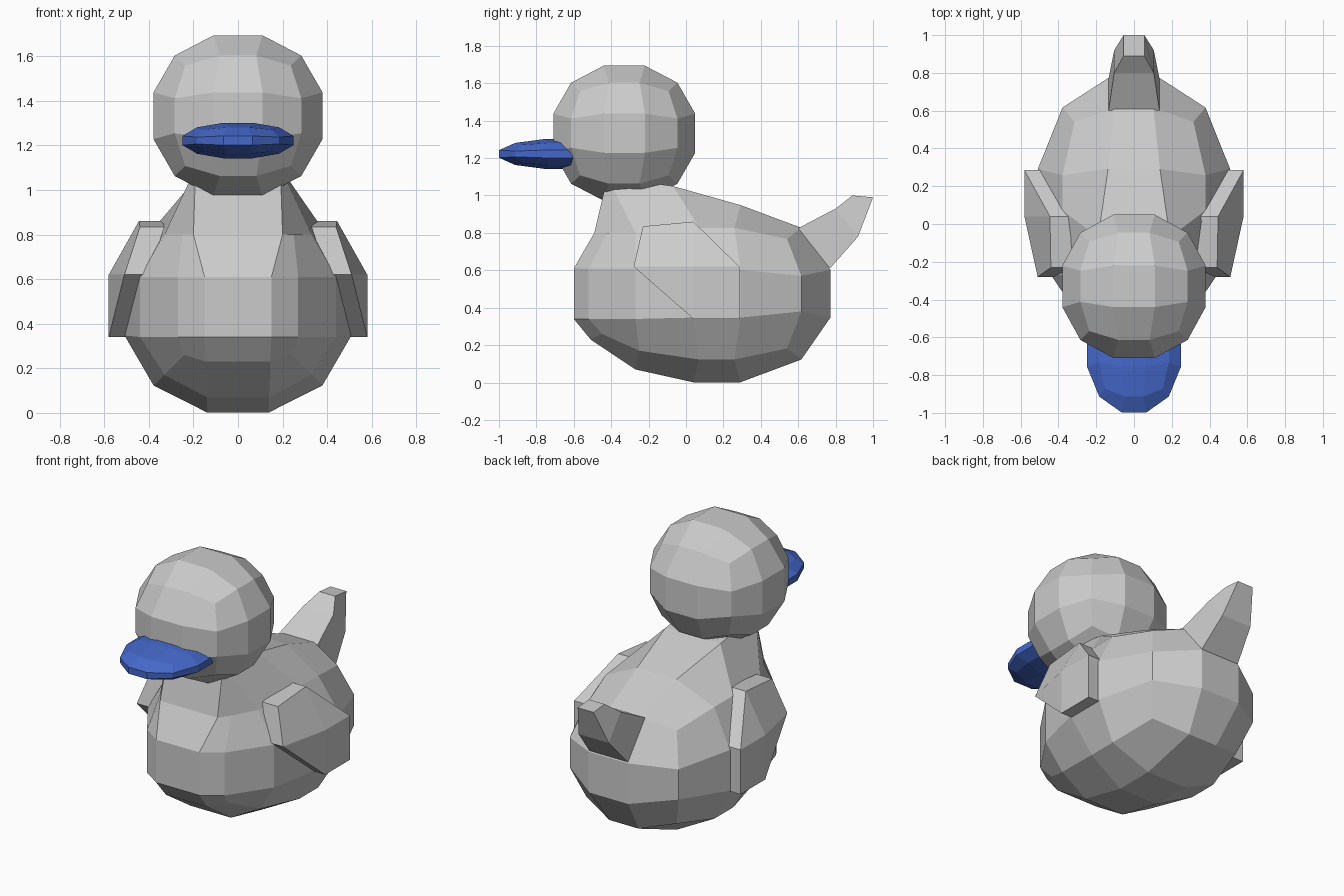
import bpy, bmesh
from mathutils import Vector

if "Cube" in bpy.data.objects:
    bpy.data.objects.remove(bpy.data.objects["Cube"])


def make(name, bm, color=None):
    bmesh.ops.recalc_face_normals(bm, faces=bm.faces)
    mesh = bpy.data.meshes.new(name)
    bm.to_mesh(mesh)
    bm.free()
    obj = bpy.data.objects.new(name, mesh)
    bpy.context.collection.objects.link(obj)
    if color:
        mat = bpy.data.materials.new(name + "_blue")
        mat.diffuse_color = color
        mat.use_nodes = True
        mat.node_tree.nodes["Principled BSDF"].inputs["Base Color"].default_value = mat.diffuse_color
        mesh.materials.append(mat)
    return obj


def box_grid(name, ny, place, color=None):
    """Surface grid of a 3 x ny x 3 box; place(i, j, k) gives each vertex."""
    bm = bmesh.new()
    n = (3, ny, 3)
    verts = {}

    def vert(key):
        if key not in verts:
            verts[key] = bm.verts.new(place(*key))
        return verts[key]

    for axis in range(3):
        a, b = [x for x in range(3) if x != axis]
        for end in (0, n[axis]):
            for p in range(n[a]):
                for q in range(n[b]):
                    quad = []
                    for dp, dq in ((0, 0), (1, 0), (1, 1), (0, 1)):
                        key = [0, 0, 0]
                        key[axis], key[a], key[b] = end, p + dp, q + dq
                        quad.append(vert(tuple(key)))
                    bm.faces.new(quad)
    return make(name, bm, color)


def ball(i, j, k, t):
    """Vertex of a unit sphere made from a cube cut 3 x 3."""
    steps = (-1, -t, t, 1)
    return Vector((steps[i], steps[j], steps[k])).normalized()


# Head
def head_point(i, j, k):
    p = ball(i, j, k, 0.29)
    return (p.x * 0.41, p.y * 0.41 - 0.33, p.z * 0.39 + 1.333)


box_grid("head", 3, head_point)


# Beak: flattened ball sunk into the head
def beak_point(i, j, k):
    p = ball(i, j, k, 0.26)
    y = p.y * 0.35 if p.y < 0.3 else p.y * 0.18
    return (p.x * 0.265, y - 0.67, p.z * 0.085 + 1.222)


box_grid("beak", 3, beak_point, (0.06, 0.14, 0.6, 1))

# Body: round rear, hand-shaped breast and neck in front (half x, y, z)
FRONT = {
    0: ([(.24, -.45, .26), (.27, -.52, .34), (.27, -.52, .61), (.25, -.42, .80)],
        [(.145, -.51, .23), (.15, -.60, .34), (.15, -.60, .61), (.20, -.49, .80)]),
    1: ([(.33, -.25, .17), (.44, -.27, .34), (.44, -.27, .61), (.33, -.27, .80)],
        [(.14, -.27, .07), None, None, (.19, -.42, 1.10)]),
}


def body_point(i, j, k):
    side = -1 if i < 2 else 1
    inner = i in (1, 2)
    if j in FRONT:
        x, y, z = FRONT[j][inner][k]
        return (side * x, y, z)
    if j == 2 and k == 3 and inner:
        return (side * 0.19, -0.07, 1.05)
    p = ball(i, j - 1, k, 0.27)
    y = p.y * 0.65 if p.y > 0.5 else p.y * 0.5
    return (p.x * 0.545, y + 0.165, p.z * 0.507 + 0.475)


box_grid("body", 4, body_point)

# Tail: tapering loft; each ring is half width, upper (y, z), lower (y, z)
bm = bmesh.new()
rings = []
for w, (y1, z1), (y2, z2) in ((.135, (.60, .825), (.77, .61)),
                              (.105, (.80, .93), (.92, .78)),
                              (.055, (.89, 1.0), (1.0, .99))):
    rings.append([bm.verts.new(c) for c in
                  ((-w, y1, z1), (w, y1, z1), (w, y2, z2), (-w, y2, z2))])
for lo, hi in zip(rings, rings[1:]):
    for s in range(4):
        t = (s + 1) % 4
        bm.faces.new((lo[s], lo[t], hi[t], hi[s]))
bm.faces.new(rings[0])
bm.faces.new(rings[-1])
make("tail", bm)

# Wings: creased plates thickened into the body, one per side
OUTLINE = [(.51, -.28, .62), (.44, -.23, .835), (.445, .04, .86),
           (.58, .285, .62), (.58, .285, .34), (.58, .04, .34), (.58, .04, .62)]
for name, side in (("wing_left", -1), ("wing_right", 1)):
    bm = bmesh.new()
    outer = [bm.verts.new((side * x, y, z)) for x, y, z in OUTLINE]
    inner = [bm.verts.new((side * (x - 0.11), y, z)) for x, y, z in OUTLINE]
    for vs in (outer, inner):
        for face in ((0, 1, 2, 6), (2, 3, 6), (3, 4, 5, 6), (0, 6, 5)):
            bm.faces.new([vs[f] for f in face])
    for s in range(6):
        t = (s + 1) % 6
        bm.faces.new((outer[s], outer[t], inner[t], inner[s]))
    make(name, bm)
